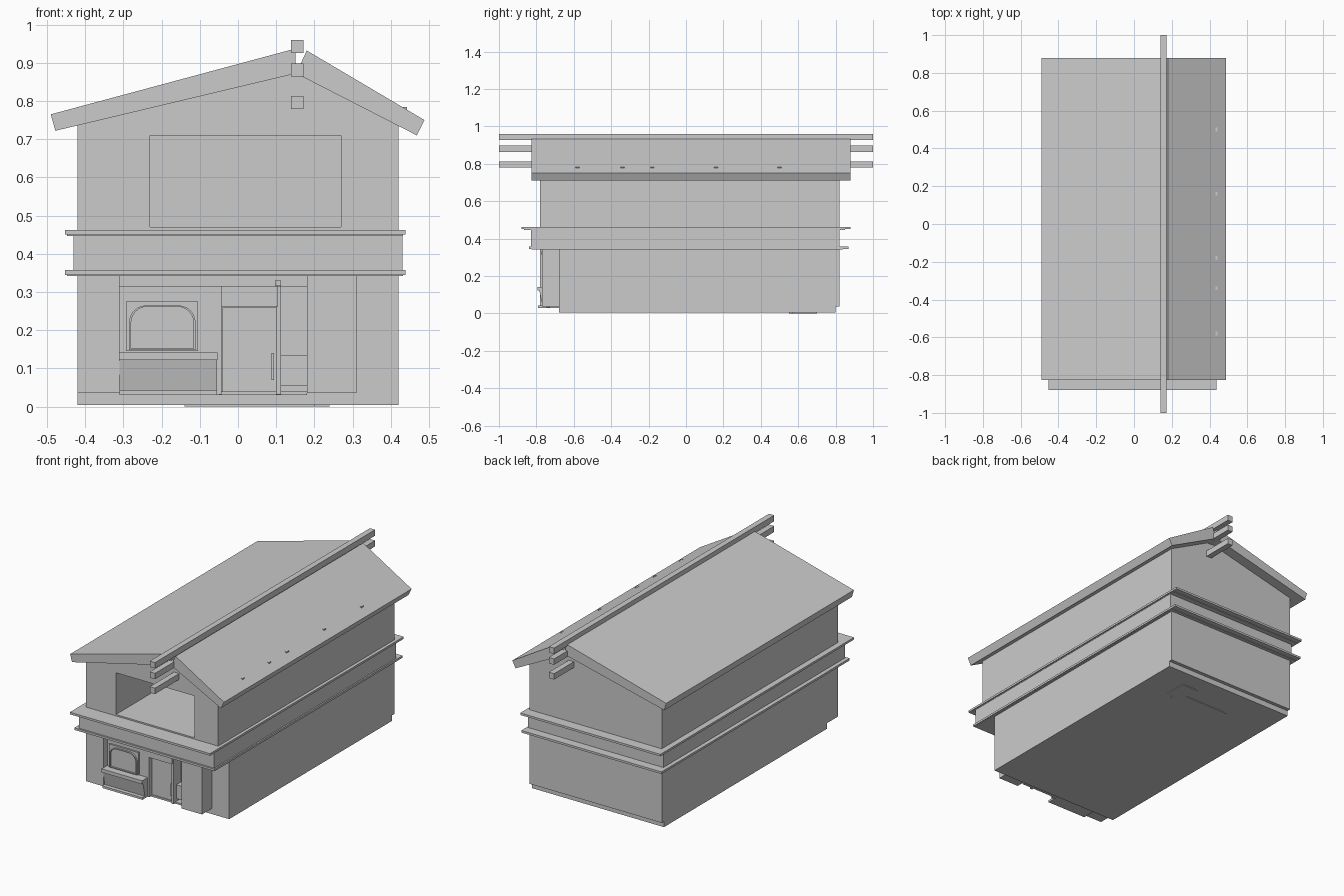
import bpy, math

if "Cube" in bpy.data.objects:
    bpy.data.objects.remove(bpy.data.objects["Cube"])


def mesh_object(name, verts, faces):
    me = bpy.data.meshes.new(name)
    me.from_pydata(verts, [], faces)
    ob = bpy.data.objects.new(name, me)
    bpy.context.collection.objects.link(ob)
    return ob


def extrude(name, pts, lo, hi, axis='y'):
    """Extrude a 2D profile: (x, z) along y or (y, z) along x."""
    if sum(a[0] * b[1] - b[0] * a[1] for a, b in zip(pts, pts[1:] + pts[:1])) < 0:
        pts = pts[::-1]
    n = len(pts)
    if axis == 'y':
        verts = [(a, d, b) for d in (lo, hi) for a, b in pts]
    else:
        verts = [(d, a, b) for d in (hi, lo) for a, b in pts]
    faces = [list(range(n)), list(range(2 * n - 1, n - 1, -1))]
    faces += [[i, i + n, (i + 1) % n + n, (i + 1) % n] for i in range(n)]
    return mesh_object(name, verts, faces)


def box(name, x0, x1, y0, y1, z0, z1):
    return extrude(name, [(x0, z0), (x1, z0), (x1, z1), (x0, z1)], y0, y1)


# Ground storey, base and floor fixtures
box("base_plinth", -.42, .42, -.68, .80, .004, .036)
box("ground_storey", -.42, .42, -.68, .82, .036, .35)
box("floor_hatch", .14, .24, .57, .70, 0, .006)
box("floor_bar", -.14, .20, .55, .61, 0, .006)

# Pillars on the front
box("left_pillar", -.42, -.31, -.78, -.68, .036, .35)
box("right_pillar", .18, .31, -.77, -.68, .036, .35)
box("porch_lintel", -.31, .18, -.76, -.68, .315, .35)

# Shop window with an arched frame
box("window_wall", -.31, -.055, -.745, -.68, .04, .316)
box("window_panel", -.293, -.105, -.755, -.745, .145, .275)
arch = [(-.285, .148), (-.111, .148)]
for cx, a0 in ((-.156, 0), (-.24, 90)):
    for k in range(7):
        a = math.radians(a0 + k * 15)
        arch.append((cx + .045 * math.cos(a), .22 + .045 * math.sin(a)))
inner = [(-.198 + (x + .198) * .94, .207 + (z - .207) * .94) for x, z in arch]
n = len(arch)
verts = [(x, y, z) for y in (-.765, -.755) for pts in (arch, inner) for x, z in pts]
faces = []
for i in range(n):
    j = (i + 1) % n
    faces += [(i, j, j + n, i + n), (i, i + 2 * n, j + 2 * n, j),
              (i + n, j + n, j + 3 * n, i + 3 * n)]
mesh_object("window_arch", verts, faces)

# Counter below the window
extrude("counter_body", [(-.765, .032), (-.68, .032), (-.68, .125), (-.785, .125)],
        -.31, -.055, 'x')
box("counter_top", -.312, -.053, -.795, -.68, .122, .142)
box("counter_foot", -.31, -.055, -.79, -.68, .03, .042)

# Door, frame, hood and side panel
for x in (-.055, .1):
    box("door_jamb", x, x + .012, -.745, -.68, .032, .315)
box("door", -.04, .1, -.725, -.68, .036, .26)
box("door_hood", -.045, .105, -.75, -.68, .262, .316)
box("door_step", -.05, .18, -.73, -.68, .03, .04)
box("side_panel", .112, .18, -.72, -.68, .055, .135)
box("door_handle", .088, .094, -.737, -.725, .07, .14)
box("porch_lamp", .097, .112, -.775, -.76, .316, .33)

# Band with two ledges between storeys
box("middle_band", -.43, .43, -.83, .82, .35, .455)
for name, y0, y1, z0 in (("lower_ledge", -.84, .87, .345), ("upper_ledge", -.88, .88, .45)):
    box(name, -.453, .438, y0, y1, z0, z0 + .012)
    box(name + "_lip", -.447, .432, y0 + .015, y1 - .03, z0 - .003, z0 + .006)

# Upper storey with a deep front opening
upper = extrude("upper_storey", [(-.42, .455), (.42, .455), (.42, .737),
                                 (.152, .875), (-.42, .738)], -.78, .82)
cutter = box("opening_cutter", -.23, .27, -.95, -.2, .47, .71)
cutter.hide_render = True
mod = upper.modifiers.new("opening", 'BOOLEAN')
mod.operation = 'DIFFERENCE'
mod.object = cutter
mod.solver = 'EXACT'
bpy.context.view_layer.objects.active = upper
bpy.ops.object.modifier_apply(modifier="opening")
bpy.data.objects.remove(cutter)

# Roof slopes
extrude("left_roof", [(-.49, .765), (-.478, .722), (.152, .872), (.15, .937)], -.825, .88)
extrude("right_roof", [(.18, .932), (.152, .872), (.468, .71), (.488, .75)], -.825, .88)

# Ridge beams
for z in (.943, .881, .796):
    box("ridge_beam", .139, .172, -1, 1, z - .017, z + .017)

# Small pegs on the right slope
for y in (-.58, -.34, -.18, .16, .5):
    box("roof_peg", .432, .442, y - .01, y + .01, .765, .784)
